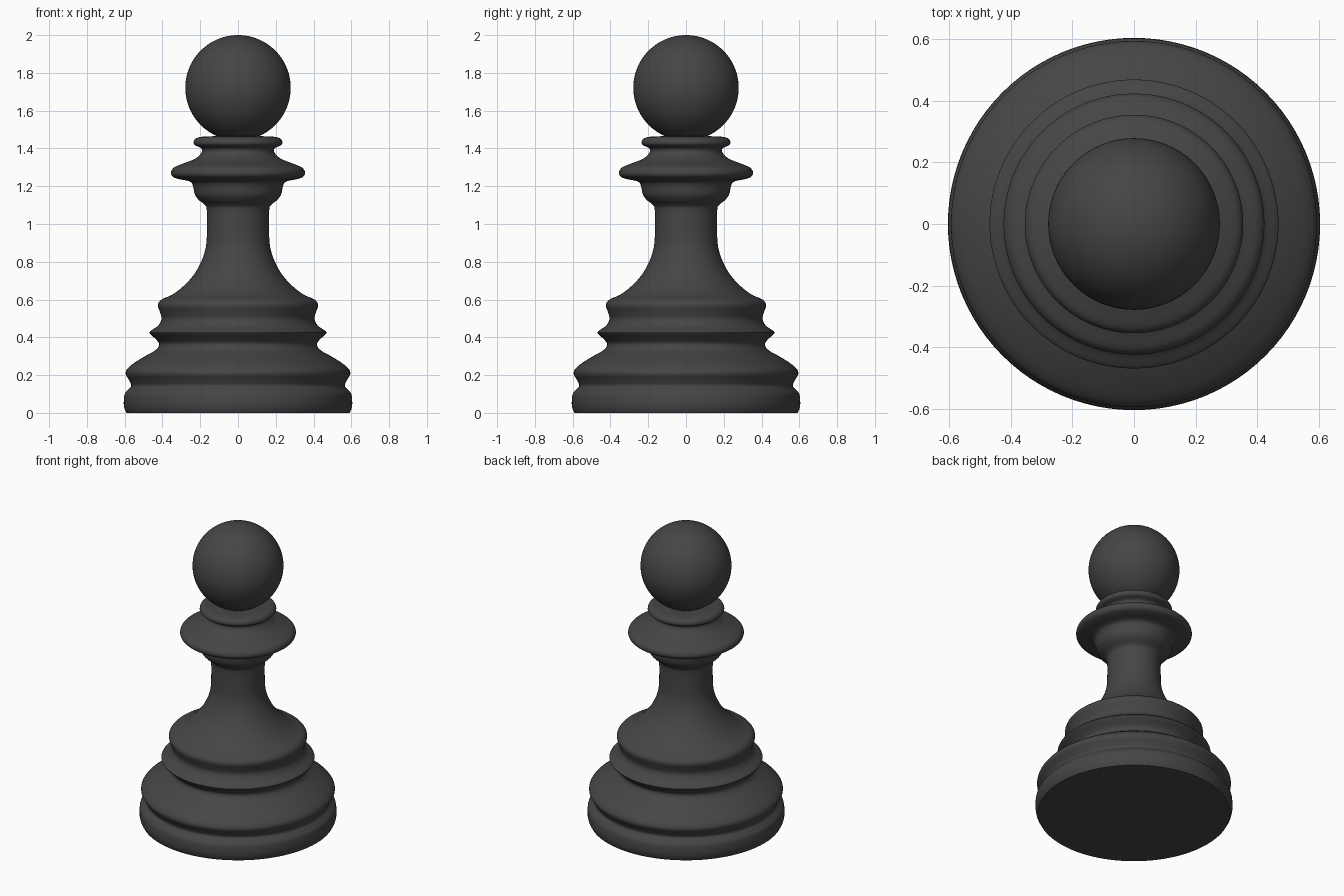
import bpy, bmesh, math
from mathutils import Vector

if "Cube" in bpy.data.objects:
    bpy.data.objects.remove(bpy.data.objects["Cube"])

SEGMENTS = 96
dark = bpy.data.materials.new("dark_grey")
dark.diffuse_color = (0.06, 0.06, 0.06, 1)
dark.use_nodes = True
dark.node_tree.nodes["Principled BSDF"].inputs["Base Color"].default_value = dark.diffuse_color


def smooth_profile(points, steps=4):
    """Catmull-Rom curve through (radius, height) points."""
    p = [Vector(q) for q in points]
    p = [p[0]] + p + [p[-1]]
    out = []
    for a, b, c, d in zip(p, p[1:], p[2:], p[3:]):
        for i in range(steps):
            t = i / steps
            out.append(0.5 * (2 * b + (c - a) * t + (2 * a - 5 * b + 4 * c - d) * t * t
                              + (3 * b - 3 * c + d - a) * t ** 3))
    return out + [p[-1]]


def lathe(name, profile):
    """Spin a profile round z, closing both ends with flat caps."""
    bm = bmesh.new()
    rings = []
    for r, z in profile:
        rings.append([bm.verts.new((r * math.cos(2 * math.pi * i / SEGMENTS),
                                    r * math.sin(2 * math.pi * i / SEGMENTS), z))
                      for i in range(SEGMENTS)])
    for low, high in zip(rings, rings[1:]):
        for i in range(SEGMENTS):
            j = (i + 1) % SEGMENTS
            bm.faces.new((low[i], low[j], high[j], high[i]))
    bm.faces.new(rings[0][::-1])
    bm.faces.new(rings[-1])
    mesh = bpy.data.meshes.new(name)
    bm.to_mesh(mesh)
    bm.free()
    obj = bpy.data.objects.new(name, mesh)
    bpy.context.collection.objects.link(obj)
    finish(obj)


def finish(obj):
    obj.data.materials.append(dark)
    bpy.ops.object.select_all(action='DESELECT')
    obj.select_set(True)
    bpy.context.view_layer.objects.active = obj
    bpy.ops.object.shade_smooth_by_angle(angle=math.radians(40))


# Turned body: foot, stepped base, stem and collar
body = [
    (0.60, 0.02), (0.605, 0.05), (0.60, 0.10), (0.58, 0.125), (0.565, 0.145), (0.578, 0.175),
    (0.595, 0.21), (0.575, 0.245), (0.51, 0.29), (0.44, 0.33), (0.418, 0.36), (0.43, 0.385),
    (0.465, 0.418), (0.465, 0.432), (0.425, 0.46), (0.405, 0.495), (0.412, 0.53), (0.424, 0.57),
    (0.405, 0.60), (0.35, 0.625), (0.29, 0.67), (0.235, 0.73), (0.195, 0.80), (0.172, 0.87),
    (0.165, 0.94), (0.165, 1.07), (0.175, 1.10), (0.205, 1.125), (0.228, 1.155), (0.238, 1.20),
    (0.255, 1.225), (0.31, 1.237), (0.345, 1.25), (0.355, 1.272), (0.34, 1.298), (0.29, 1.32),
    (0.225, 1.347), (0.192, 1.38), (0.196, 1.402), (0.225, 1.415), (0.235, 1.43), (0.225, 1.452),
    (0.19, 1.462), (0.12, 1.465)]
lathe("turned_body", [Vector((0.59, 0.0))] + smooth_profile(body))

# Ball head resting in the collar
bpy.ops.mesh.primitive_uv_sphere_add(segments=SEGMENTS, ring_count=48, radius=0.279,
                                     location=(0, 0, 1.721))
ball = bpy.context.object
ball.name = "ball_head"
finish(ball)
